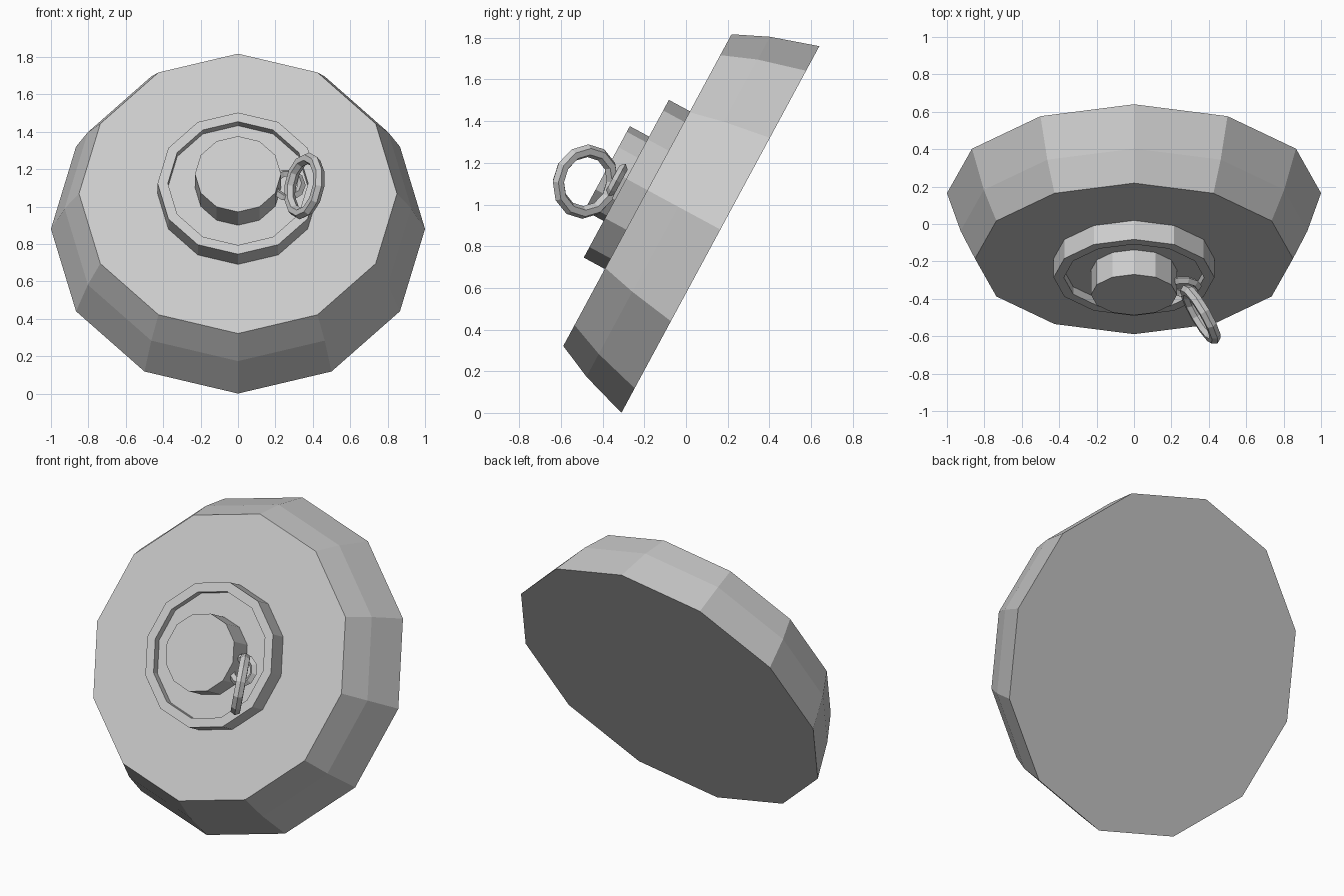
import bpy, bmesh, math
from mathutils import Matrix, Vector

if "Cube" in bpy.data.objects:
    bpy.data.objects.remove(bpy.data.objects["Cube"])

# Tilted frame shared by all round parts: local z points out of the front face
TILT = Matrix.Translation((0, 0.165, 0.88)) @ Matrix.Rotation(math.radians(61.64), 4, 'X')


def make_object(name, bm, matrix):
    bmesh.ops.transform(bm, matrix=matrix, verts=bm.verts)
    bmesh.ops.recalc_face_normals(bm, faces=bm.faces)
    mesh = bpy.data.meshes.new(name)
    bm.to_mesh(mesh)
    bm.free()
    obj = bpy.data.objects.new(name, mesh)
    bpy.context.collection.objects.link(obj)
    return obj


def bridge(bm, a, b):
    n = len(a)
    for i in range(n):
        j = (i + 1) % n
        bm.faces.new((a[i], a[j], b[j], b[i]))


def lathe(name, profile, sides=12):
    """Spin (radius, height) points around the tilted axis and cap both ends."""
    bm = bmesh.new()
    rings = [[bm.verts.new((r * math.cos(t), r * math.sin(t), h))
              for t in (math.tau * i / sides for i in range(sides))]
             for r, h in profile]
    for a, b in zip(rings, rings[1:]):
        bridge(bm, a, b)
    bm.faces.new(rings[0])
    bm.faces.new(rings[-1])
    return make_object(name, bm, TILT)


def torus(name, major, minor, matrix, segments=12, sides=6):
    bm = bmesh.new()
    rings = []
    for i in range(segments):
        t = math.tau * i / segments
        ring = []
        for k in range(sides):
            p = math.tau * k / sides
            r = major + minor * math.cos(p)
            ring.append(bm.verts.new((r * math.cos(t), r * math.sin(t), minor * math.sin(p))))
        rings.append(ring)
    for i in range(segments):
        bridge(bm, rings[i], rings[(i + 1) % segments])
    return make_object(name, bm, matrix)


# Large tapered disc
lathe("main_disc", [(1.0, 0), (0.927, 0.23), (0.85, 0.398)])

# Raised collar with a shallow recess
lathe("collar", [(0.43, 0.39), (0.43, 0.513), (0.375, 0.513), (0.375, 0.468)])

# Central button
lathe("button", [(0.23, 0.46), (0.23, 0.618)])

# Small loop on the side of the button
torus("button_loop", 0.075, 0.022, TILT @ Matrix.Translation((0.265, -0.03, 0.55)), 10, 4)

# Hanging pull ring, turned outward
normal = Vector((0.84, 0.49, -0.16))
pull = Matrix.Translation((0.355, -0.483, 1.11)) @ normal.to_track_quat('Z', 'Y').to_matrix().to_4x4()
torus("pull_ring", 0.15, 0.031, pull, 12, 6)
